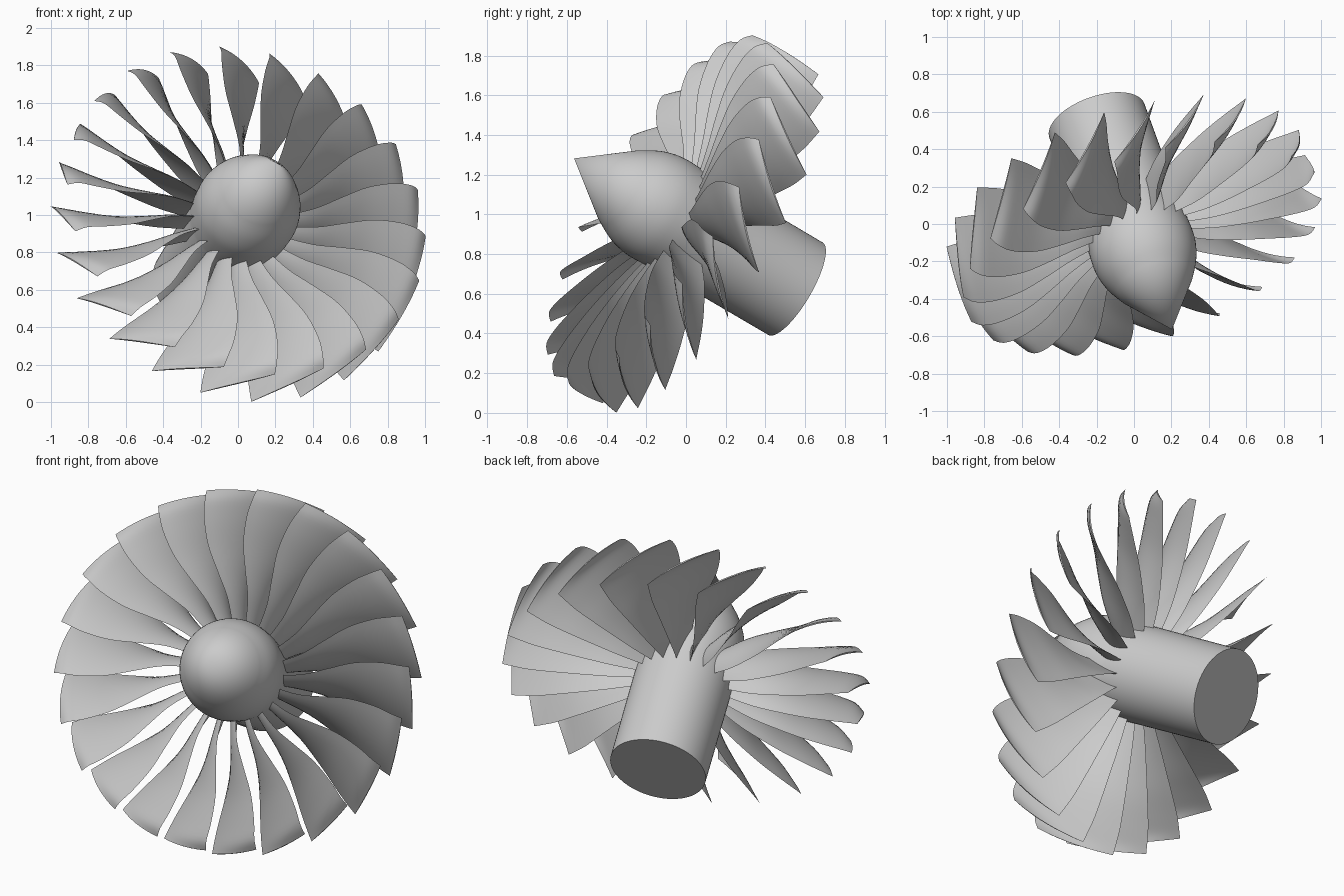
import bpy, bmesh, math
from mathutils import Vector, Matrix

if "Cube" in bpy.data.objects:
    bpy.data.objects.remove(bpy.data.objects["Cube"])

# Fan axis frame: local z is the forward axis of the rotor
n = Vector((0.296, -0.823, 0.484)).normalized()
u = (Vector((1, 0, 0)) - n * n.x).normalized()
v = n.cross(u)
FRAME = Matrix.Translation((0, 0, 0.95)) @ Matrix((u, v, n)).transposed().to_4x4()
BLADES = 22


def add_object(name, mesh, matrix):
    ob = bpy.data.objects.new(name, mesh)
    bpy.context.collection.objects.link(ob)
    ob.matrix_world = matrix
    return ob


def finish(bm, name, angle):
    bmesh.ops.recalc_face_normals(bm, faces=bm.faces)
    for f in bm.faces:
        f.smooth = True
    for e in bm.edges:
        if len(e.link_faces) == 2 and e.calc_face_angle() > math.radians(angle):
            e.smooth = False
    me = bpy.data.meshes.new(name)
    bm.to_mesh(me)
    bm.free()
    return me


def smooth_rows(rows, steps):
    # Catmull-Rom interpolation through rows of values
    out = []
    for i in range(len(rows) - 1):
        p0, p1, p2, p3 = (rows[min(max(j, 0), len(rows) - 1)] for j in range(i - 1, i + 3))
        for k in range(steps):
            t = k / steps
            out.append([0.5 * (2*b + (c - a)*t + (2*a - 5*b + 4*c - d)*t*t
                               + (3*b - a - 3*c + d)*t**3)
                        for a, b, c, d in zip(p0, p1, p2, p3)])
    return out + [list(rows[-1])]


# Hub: lathed spinner and shaft with a straight conical nose, (axial, radius)
curve = smooth_rows([(0, .272), (.10, .281), (.20, .281), (.30, .256), (.40, .205)], 4)
profile = [(-.67, 0), (-.67, .27)] + curve + [(.685, 0)]
bm = bmesh.new()
vs = [bm.verts.new((max(r, 0), 0, a)) for a, r in profile]
es = [bm.edges.new(p) for p in zip(vs, vs[1:])]
bmesh.ops.spin(bm, geom=vs + es, axis=(0, 0, 1), cent=(0, 0, 0),
               angle=math.tau, steps=64, use_duplicate=False)
bmesh.ops.remove_doubles(bm, verts=bm.verts, dist=1e-4)
add_object("hub", finish(bm, "hub", 35), FRAME)

# Blade: (radius, lead axial, lead tangential, trail axial, trail tangential, thickness)
stations = smooth_rows([
    (.24, .09, .012, -.10, -.02, .026),
    (.40, .135, .035, -.13, -.04, .022),
    (.55, .175, .085, -.145, -.068, .018),
    (.70, .205, .135, -.155, -.10, .014),
    (.85, .215, .158, -.158, -.137, .012),
    (.95, .200, .158, -.153, -.156, .010),
    (1.003, .155, .160, -.15, -.164, .008)], 4)
CHORD = 10
bm = bmesh.new()
rings = []
for r, la, lt, ta, tt, th in stations:
    chord = Vector((lt - tt, la - ta))
    normal = Vector((-chord.y, chord.x)).normalized()
    ring = []
    for i in range(2 * CHORD):
        s = i / CHORD if i <= CHORD else 2 - i / CHORD
        side = 1 if i <= CHORD else -1
        bulge = 4 * s * (1 - s)
        p = Vector((tt, ta)) + chord * s + normal * bulge * (.02 + side * th / 2)
        ang = p.x / r
        ring.append(bm.verts.new((r * math.cos(ang), r * math.sin(ang), p.y)))
    rings.append(ring)
for a, b in zip(rings, rings[1:]):
    for i in range(2 * CHORD):
        j = (i + 1) % (2 * CHORD)
        bm.faces.new((a[i], a[j], b[j], b[i]))
bm.faces.new(rings[0])
bm.faces.new(rings[-1])
blade = finish(bm, "fan_blade", 40)

# Ring of blades
for k in range(BLADES):
    turn = math.radians(-73.7) + k * math.tau / BLADES
    add_object(f"fan_blade_{k + 1}", blade, FRAME @ Matrix.Rotation(turn, 4, 'Z'))
